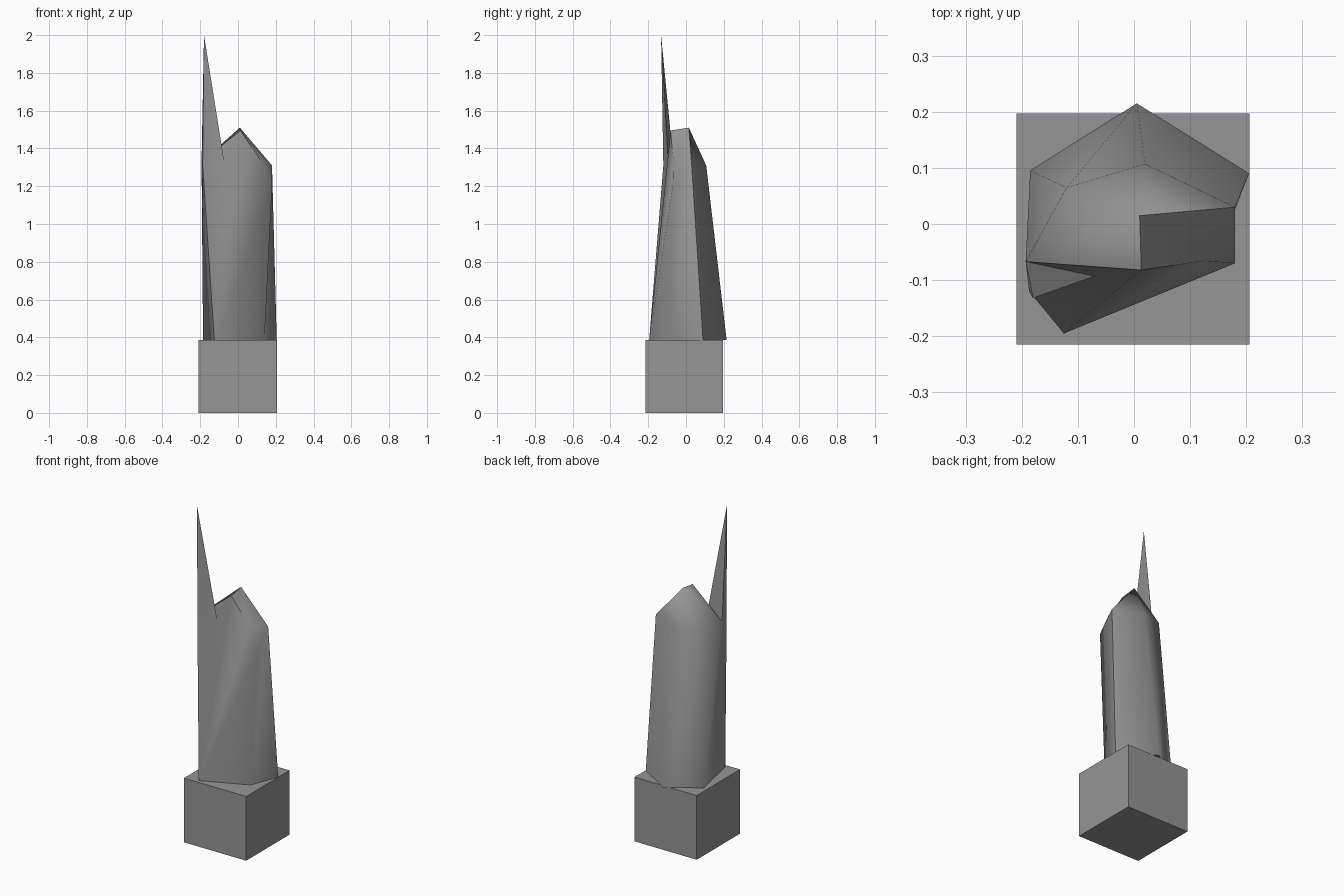
import bpy, bmesh, math

cube = bpy.data.objects.get("Cube")
if cube:
    bpy.data.objects.remove(cube, do_unlink=True)

# One stone grey for everything
grey = bpy.data.materials.new("stone_grey")
grey.use_nodes = True
tone = (0.3, 0.3, 0.3, 1)
grey.diffuse_color = tone
bsdf = next(n for n in grey.node_tree.nodes if n.type == 'BSDF_PRINCIPLED')
bsdf.inputs["Base Color"].default_value = tone


def finish(name, bm):
    """Turn a bmesh into a named object with the grey material."""
    bmesh.ops.recalc_face_normals(bm, faces=bm.faces)
    mesh = bpy.data.meshes.new(name)
    bm.to_mesh(mesh)
    bm.free()
    obj = bpy.data.objects.new(name, mesh)
    bpy.context.collection.objects.link(obj)
    mesh.materials.append(grey)
    return obj


# Square plinth
bm = bmesh.new()
bmesh.ops.create_cube(bm, size=1)
bmesh.ops.scale(bm, vec=(0.415, 0.412, 0.387), verts=bm.verts)
bmesh.ops.translate(bm, vec=(-0.002, -0.009, 0.1935), verts=bm.verts)
finish("plinth", bm)

# Crystal shard: foot ring, shoulder ring, peak ridge and spike
foot = 0.386
points = {
    "foot_front": (-0.125, -0.195, foot),
    "foot_right": (0.14, -0.08, foot),
    "foot_corner": (0.205, 0.09, foot),
    "foot_back": (0.005, 0.215, foot),
    "foot_left": (-0.185, 0.095, foot),
    "front": (-0.187, -0.12, 1.31),
    "right": (0.18, -0.07, 1.2),
    "corner": (0.18, 0.03, 1.31),
    "back": (0.02, 0.107, 1.31),
    "left": (-0.12, 0.065, 1.32),
    "side": (-0.193, -0.067, 1.33),
    "notch": (-0.07, -0.093, 1.31),
    "chip": (0.125, -0.066, 1.33),
    "peak": (0.01, 0.015, 1.51),
    "brow": (0.013, -0.082, 1.495),
    "tip": (-0.18, -0.132, 2.0),
}
faces = [
    # broad front slab
    "foot_front foot_right right chip", "foot_front chip brow notch",
    "foot_front notch front", "front notch tip",
    # side and back walls
    "foot_right foot_corner corner right", "foot_corner foot_back back corner",
    "foot_back foot_left left back", "foot_left side left",
    "foot_left foot_front front side",
    # spike
    "front tip side", "side tip notch",
    # crown
    "peak corner back", "peak back left", "peak left side",
    "peak side brow", "brow side notch",
    "peak brow chip corner", "chip right corner",
    # underside
    "foot_left foot_back foot_corner foot_right foot_front",
]
bm = bmesh.new()
verts = {name: bm.verts.new(co) for name, co in points.items()}
for names in faces:
    bm.faces.new([verts[n] for n in names.split()])
crystal = finish("crystal_shard", bm)

bpy.ops.object.select_all(action='DESELECT')
crystal.select_set(True)
bpy.context.view_layer.objects.active = crystal
bpy.ops.object.shade_smooth_by_angle(angle=math.radians(60))
